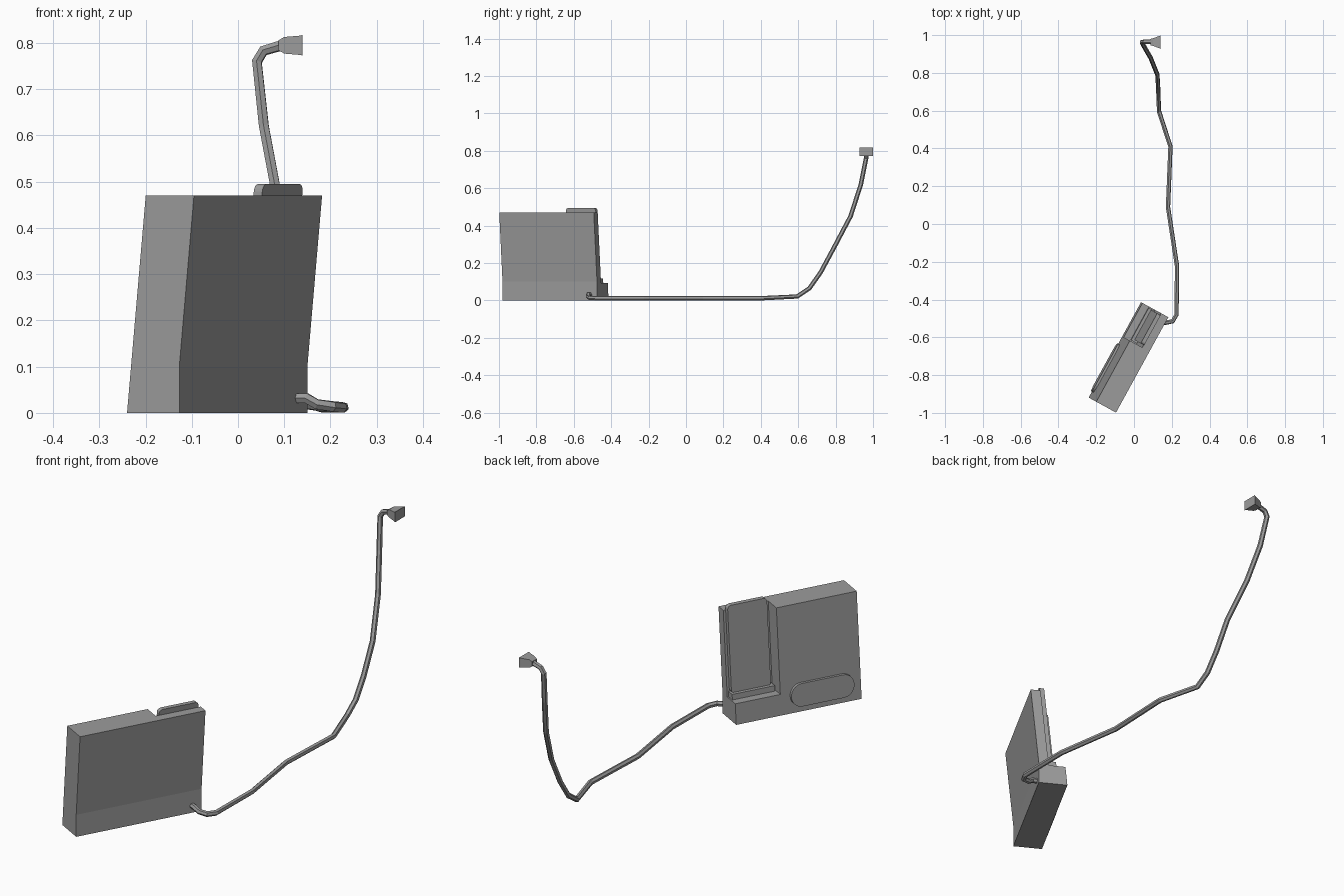
import bpy, bmesh, math
from mathutils import Matrix, Vector

if "Cube" in bpy.data.objects:
    bpy.data.objects.remove(bpy.data.objects["Cube"], do_unlink=True)

grey = bpy.data.materials.new("plain_grey")
grey.use_nodes = True
colour = (0.33, 0.33, 0.33, 1)
grey.diffuse_color = colour
grey.node_tree.nodes["Principled BSDF"].inputs["Base Color"].default_value = colour

# Stand frame: width, depth towards the back, and a leaning upright
along = Vector((0.481, 0.877, 0))
out = Vector((0.877, -0.481, 0))
upright = Vector((0, 0, 1)) + out * 0.098
origin = Vector((-0.127, -0.981, 0)) - out * 0.0098
FRAME = Matrix((along, -out, upright)).transposed().to_4x4()
FRAME.translation = origin
WIDTH, DEPTH, HEIGHT = 0.576, 0.119, 0.47


def finish(name, bm, matrix=Matrix()):
    bmesh.ops.transform(bm, matrix=matrix, verts=bm.verts)
    bmesh.ops.recalc_face_normals(bm, faces=bm.faces)
    mesh = bpy.data.meshes.new(name)
    bm.to_mesh(mesh)
    bm.free()
    mesh.materials.append(grey)
    obj = bpy.data.objects.new(name, mesh)
    bpy.context.collection.objects.link(obj)
    return obj


def loft(name, rings, matrix=Matrix()):
    """Skin a row of matching outlines and cap both ends."""
    bm = bmesh.new()
    loops = [[bm.verts.new(p) for p in ring] for ring in rings]
    for a, b in zip(loops, loops[1:]):
        for i in range(len(a)):
            j = (i + 1) % len(a)
            bm.faces.new((a[i], a[j], b[j], b[i]))
    bm.faces.new(loops[0])
    bm.faces.new(loops[-1])
    return finish(name, bm, matrix)


def box(name, x0, x1, y0, y1, z0, z1):
    outline = [(y0, z0), (y1, z0), (y1, z1), (y0, z1)]
    return loft(name, [[(x, y, z) for y, z in outline] for x in (x0, x1)], FRAME)


def rounded_plate(name, x0, x1, z0, z1, radius, y0, y1, steps):
    corners = [(x1, z1, -1, -1), (x0, z1, 1, -1), (x0, z0, 1, 1), (x1, z0, -1, 1)]
    outline = []
    for k, (x, z, sx, sz) in enumerate(corners):
        for s in range(steps + 1):
            a = math.pi / 2 * (k + s / steps)
            outline.append((x + sx * radius + radius * math.cos(a),
                            z + sz * radius + radius * math.sin(a)))
    return loft(name, [[(x, y, z) for x, z in outline] for y in (y0, y1)], FRAME)


# Leaning stand body with a short vertical foot on its front
profile = [(-0.01, 0), (0, 0.1), (0, HEIGHT), (DEPTH, HEIGHT), (DEPTH, 0)]
body = loft("stand_body", [[(x, y, z) for y, z in profile] for x in (0, WIDTH)], FRAME)

# Open notch cut from the back
cutter = box("notch_cutter", 0.369, 0.7, 0.044, 0.2, 0.092, 0.6)
cutter.hide_render = True
cut = body.modifiers.new("notch", 'BOOLEAN')
cut.operation, cut.solver, cut.object = 'DIFFERENCE', 'EXACT', cutter
bpy.context.view_layer.objects.active = body
bpy.ops.object.modifier_apply(modifier="notch")
bpy.data.objects.remove(cutter, do_unlink=True)

# Ledge, slab resting on it, and rounded pad on the back
box("notch_ledge", 0.374, 0.57, 0.04, 0.08, 0.088, 0.116)
rounded_plate("resting_slab", 0.384, 0.565, 0.112, 0.495, 0.016, 0.043, 0.064, 4)
rounded_plate("back_pad", 0.035, 0.325, 0.026, 0.126, 0.0499, 0.11, 0.131, 7)

# Cable from the front corner along the ground and up to the plug
path = [(0.12, -0.51, 0.032), (0.148, -0.522, 0.032), (0.17, -0.522, 0.019),
        (0.205, -0.515, 0.014), (0.225, -0.48, 0.012), (0.228, -0.225, 0.012),
        (0.18, 0.09, 0.012), (0.193, 0.41, 0.012), (0.133, 0.595, 0.021),
        (0.13, 0.66, 0.065), (0.128, 0.72, 0.15), (0.124, 0.79, 0.28),
        (0.088, 0.88, 0.45), (0.056, 0.935, 0.62), (0.041, 0.963, 0.76),
        (0.055, 0.965, 0.783), (0.095, 0.965, 0.795)]
curve = bpy.data.curves.new("cable", 'CURVE')
curve.dimensions = '3D'
curve.bevel_depth = 0.012
curve.bevel_resolution = 1
curve.use_fill_caps = True
spline = curve.splines.new('POLY')
spline.points.add(len(path) - 1)
for point, co in zip(spline.points, path):
    point.co = (*co, 1)
spline.use_smooth = False
curve.materials.append(grey)
bpy.context.collection.objects.link(bpy.data.objects.new("cable", curve))

# Flared plug at the cable end
sections = [(0.088, 0.017, 0.011), (0.1, 0.02, 0.018), (0.136, 0.033, 0.021), (0.14, 0.036, 0.023)]
loft("plug", [[(x, 0.963 + sy * hy, 0.795 + sz * hz)
               for sy, sz in ((-1, -1), (1, -1), (1, 1), (-1, 1))]
              for x, hy, hz in sections])
